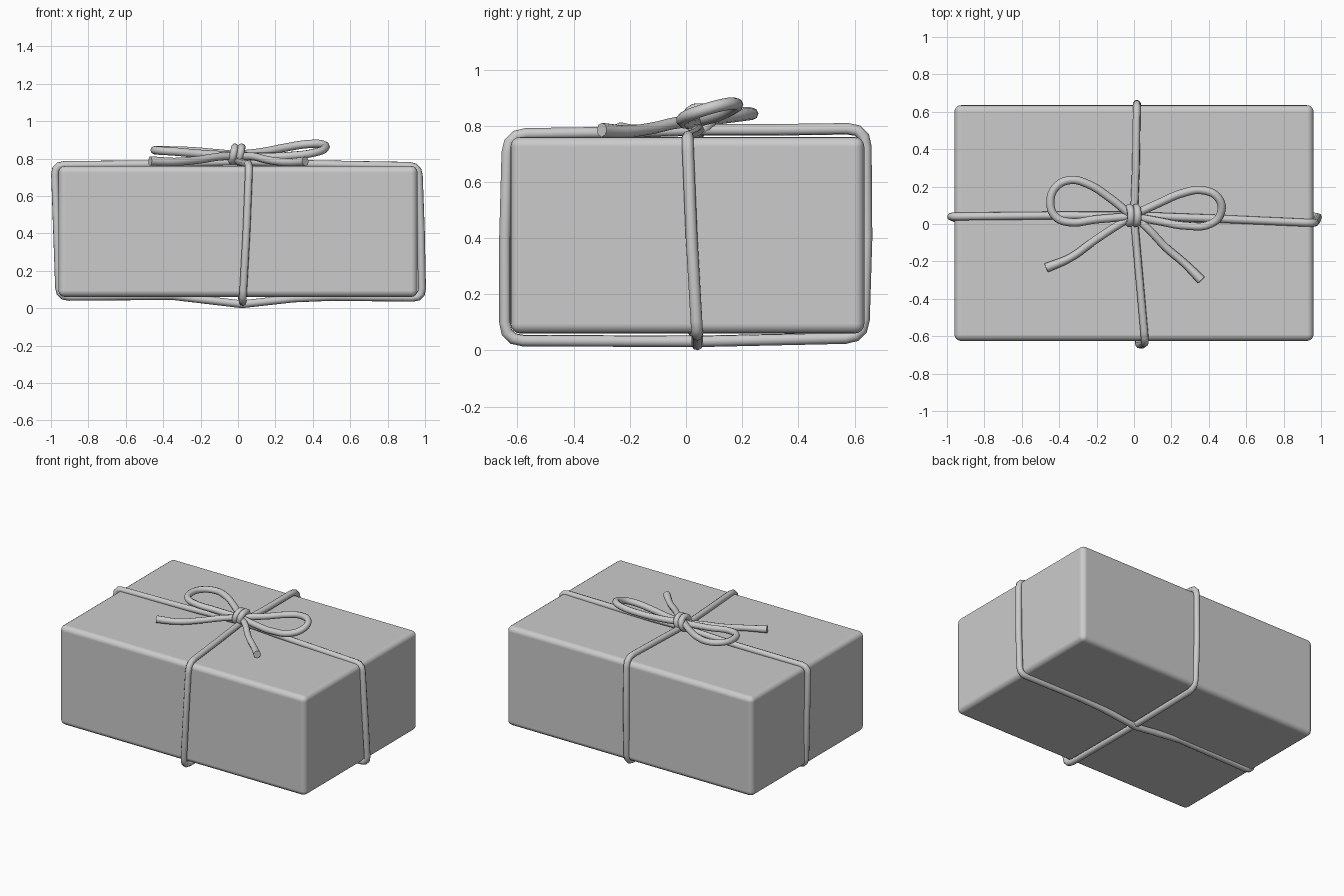
import bpy
import math
from mathutils import Vector

default = bpy.data.objects.get("Cube")
if default:
    bpy.data.objects.remove(default, do_unlink=True)

grey = bpy.data.materials.new("plain grey")
grey.use_nodes = True
grey.diffuse_color = (0.6, 0.6, 0.6, 1)
grey.node_tree.nodes["Principled BSDF"].inputs["Base Color"].default_value = (0.6, 0.6, 0.6, 1)


def cord(name, points, radius=0.021, closed=False, smooth=True, flare=1.0):
    """Round cord swept along a path, turned into a smooth mesh."""
    curve = bpy.data.curves.new(name, 'CURVE')
    curve.dimensions = '3D'
    curve.bevel_depth = radius
    curve.bevel_resolution = 2
    curve.resolution_u = 5
    curve.use_fill_caps = not closed
    if smooth:
        spline = curve.splines.new('BEZIER')
        spline.bezier_points.add(len(points) - 1)
        for p, co in zip(spline.bezier_points, points):
            p.co = co
            p.handle_left_type = p.handle_right_type = 'AUTO'
        spline.bezier_points[-1].radius = flare
    else:
        spline = curve.splines.new('POLY')
        spline.points.add(len(points) - 1)
        for p, co in zip(spline.points, points):
            p.co = (*co, 1)
    spline.use_cyclic_u = closed
    temp = bpy.data.objects.new(name, curve)
    bpy.context.collection.objects.link(temp)
    graph = bpy.context.evaluated_depsgraph_get()
    mesh = bpy.data.meshes.new_from_object(temp.evaluated_get(graph))
    bpy.data.objects.remove(temp, do_unlink=True)
    mesh.materials.clear()
    mesh.materials.append(grey)
    obj = bpy.data.objects.new(name, mesh)
    bpy.context.collection.objects.link(obj)
    bpy.ops.object.select_all(action='DESELECT')
    obj.select_set(True)
    bpy.context.view_layer.objects.active = obj
    bpy.ops.object.shade_smooth_by_angle(angle=math.radians(50))
    return obj


def rounded(path, corners, size=0.05):
    """Replace the listed corners of a closed path by short arcs."""
    out = []
    for i, co in enumerate(path):
        p = Vector(co)
        if i not in corners:
            out.append(p)
            continue
        a = p + (Vector(path[i - 1]) - p).normalized() * size
        b = p + (Vector(path[(i + 1) % len(path)]) - p).normalized() * size
        for t in (0, 0.33, 0.67, 1):
            out.append(a * (1 - t) ** 2 + p * 2 * t * (1 - t) + b * t * t)
    return out


# Parcel with softly rounded edges
bpy.ops.mesh.primitive_cube_add(size=1, location=(0, 0.005, 0.41))
box = bpy.context.object
box.name = "box"
box.scale = (1.92, 1.26, 0.7)
bpy.ops.object.transform_apply(location=False, rotation=False, scale=True)
box.data.materials.append(grey)
bpy.ops.object.shade_smooth()
bevel = box.modifiers.new("round edges", 'BEVEL')
bevel.width = 0.035
bevel.segments = 4
bevel.harden_normals = True

# Cord wrapped around the long direction
long_wrap = [(-0.98, 0.04, 0.765), (-0.45, 0.045, 0.77), (0, 0.045, 0.785),
             (0.4, 0.03, 0.77), (0.965, 0.005, 0.76), (0.978, 0.02, 0.4),
             (0.985, 0.04, 0.055), (0.5, 0.04, 0.06), (0.3, 0.04, 0.052),
             (0.02, 0.04, 0.021), (-0.35, 0.035, 0.065), (-0.955, 0.03, 0.06)]
cord("long_cord", rounded(long_wrap, {0, 4, 6, 11}), closed=True, smooth=False)

# Cord wrapped around the short direction
short_wrap = [(0.06, -0.635, 0.77), (0.03, -0.3, 0.775), (0, 0.04, 0.785),
              (0.01, 0.3, 0.785), (0.015, 0.64, 0.79), (0.015, 0.643, 0.4),
              (0.02, 0.632, 0.045), (0.025, 0.04, 0.032), (0.025, -0.645, 0.035),
              (0.045, -0.645, 0.4)]
cord("short_cord", rounded(short_wrap, {0, 4, 6, 8}, 0.065), closed=True, smooth=False)

# Bow loops
cord("left_loop", [(0, 0.05, 0.82), (0.13, 0.11, 0.835), (0.26, 0.165, 0.86),
                   (0.37, 0.18, 0.877), (0.45, 0.14, 0.876), (0.465, 0.06, 0.855),
                   (0.41, 0, 0.832), (0.28, -0.01, 0.815), (0.13, 0.015, 0.81),
                   (0, 0.04, 0.815)], 0.022)
cord("right_loop", [(-0.02, 0.05, 0.82), (-0.13, 0.14, 0.83), (-0.25, 0.215, 0.84),
                    (-0.34, 0.235, 0.843), (-0.42, 0.195, 0.845), (-0.447, 0.11, 0.845),
                    (-0.42, 0.04, 0.842), (-0.35, 0.01, 0.838), (-0.2, 0.025, 0.825),
                    (-0.02, 0.04, 0.815)], 0.022)

# Loose ends
cord("left_tail", [(0, 0.04, 0.81), (0.07, -0.02, 0.812), (0.17, -0.125, 0.79),
                   (0.27, -0.21, 0.78), (0.36, -0.3, 0.785)], 0.021, flare=1.2)
cord("right_tail", [(-0.01, 0.04, 0.815), (-0.1, -0.015, 0.81), (-0.22, -0.095, 0.792),
                    (-0.34, -0.18, 0.783), (-0.47, -0.235, 0.787)], 0.021, flare=1.2)

# Knot of two rings side by side
for name, x in (("knot_ring_right", -0.024), ("knot_ring_left", 0.012)):
    ring = [(x + 0.008 * math.sin(a), 0.045 + 0.042 * math.cos(a), 0.823 + 0.037 * math.sin(a))
            for a in (i * math.tau / 8 for i in range(8))]
    cord(name, ring, 0.021, closed=True)
